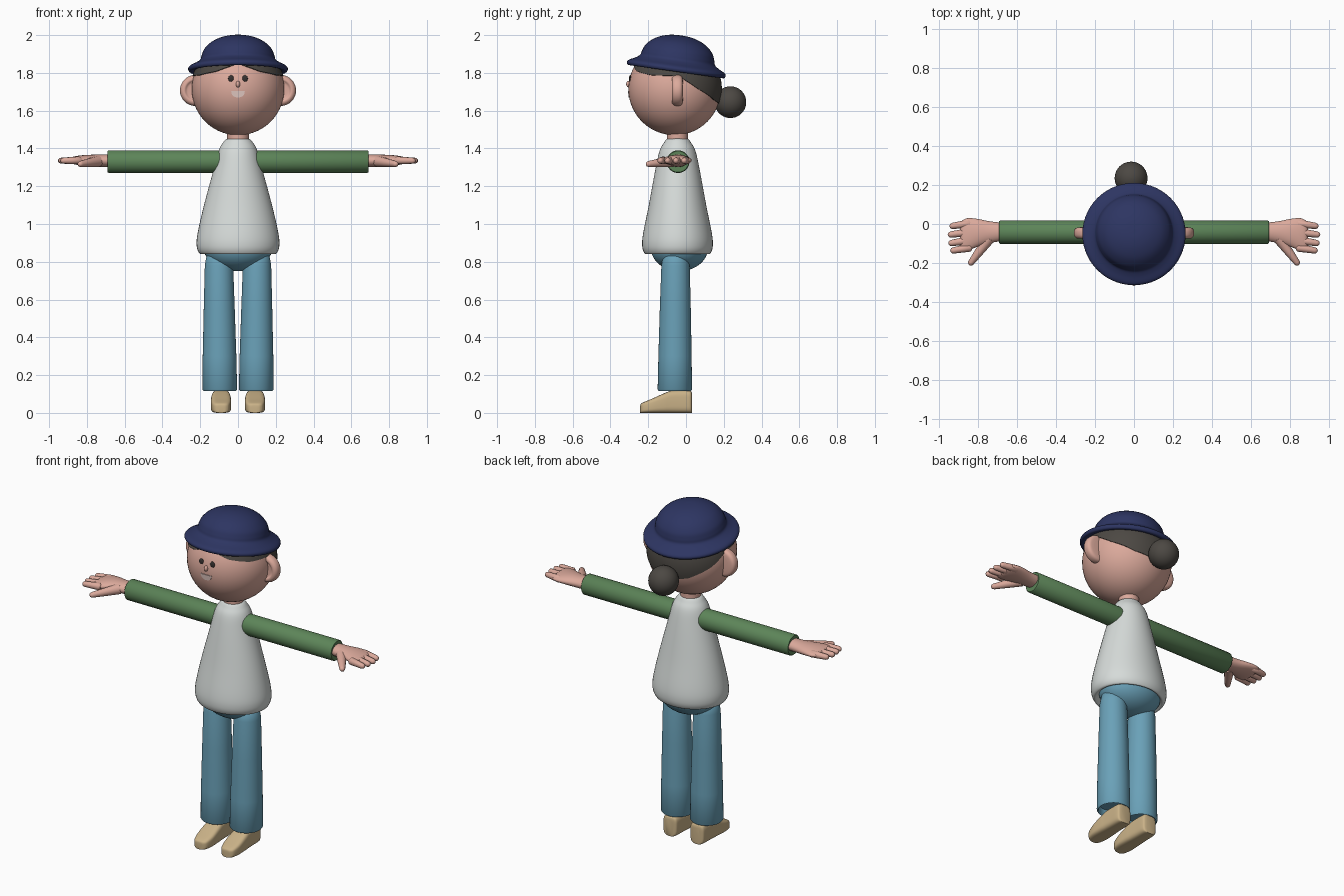
import bpy, bmesh, math
from mathutils import Matrix, Vector

if "Cube" in bpy.data.objects:
    bpy.data.objects.remove(bpy.data.objects["Cube"])


def material(name, r, g, b):
    def lin(c):
        c /= 255
        return c / 12.92 if c < 0.04045 else ((c + 0.055) / 1.055) ** 2.4
    m = bpy.data.materials.new(name)
    m.diffuse_color = (lin(r), lin(g), lin(b), 1)
    m.use_nodes = True
    m.node_tree.nodes["Principled BSDF"].inputs["Base Color"].default_value = m.diffuse_color
    return m


SKIN = material("skin", 220, 170, 156)
NAVY = material("navy_felt", 45, 53, 98)
HAIR = material("dark_hair", 76, 72, 67)
SHIRT = material("pale_grey_cloth", 214, 219, 217)
GREEN = material("green_cloth", 92, 132, 88)
BLUE = material("blue_denim", 106, 161, 184)
TAN = material("tan_leather", 202, 178, 136)
EYE = material("eye_dark", 55, 50, 48)
MOUTH = material("mouth_pale", 232, 205, 198)


def loft(name, rings, mat, matrix=None, caps=True, angle=50):
    """Skin a list of equal-length point rings."""
    bm = bmesh.new()
    vs = [[bm.verts.new(p) for p in ring] for ring in rings]
    n = len(vs[0])
    for a, b in zip(vs, vs[1:]):
        for i in range(n):
            j = (i + 1) % n
            bm.faces.new((a[i], a[j], b[j], b[i]))
    if caps:
        bm.faces.new(vs[0])
        bm.faces.new(vs[-1])
    if matrix:
        bm.transform(matrix)
    bmesh.ops.recalc_face_normals(bm, faces=bm.faces)
    me = bpy.data.meshes.new(name)
    bm.to_mesh(me)
    bm.free()
    me.materials.append(mat)
    ob = bpy.data.objects.new(name, me)
    bpy.context.collection.objects.link(ob)
    bpy.ops.object.select_all(action='DESELECT')
    ob.select_set(True)
    bpy.context.view_layer.objects.active = ob
    bpy.ops.object.shade_smooth_by_angle(angle=math.radians(angle))
    return ob


def smooth(rows, steps=5):
    """Catmull-Rom interpolation of profile rows."""
    out = []
    for k in range(len(rows) - 1):
        quad = [rows[max(0, min(len(rows) - 1, k + d))] for d in (-1, 0, 1, 2)]
        for s in range(steps):
            t = s / steps
            out.append([0.5 * (2 * b + (c - a) * t + (2 * a - 5 * b + 4 * c - d) * t * t
                               + (3 * b - a - 3 * c + d) * t ** 3) for a, b, c, d in zip(*quad)])
    return out + [list(rows[-1])]


def tube(name, rows, mat, axis='z', n=40, power=1.0, soft=True, mirror=1, matrix=None):
    """Rows are (position, centre 1, centre 2, radius 1, radius 2) along an axis."""
    def se(v):
        return math.copysign(abs(v) ** power, v)
    rings = []
    for t, c1, c2, r1, r2 in (smooth(rows) if soft else rows):
        ring = []
        for i in range(n):
            a = 2 * math.pi * i / n
            u, v = c1 + r1 * se(math.cos(a)), c2 + r2 * se(math.sin(a))
            x, y, z = {'x': (t, u, v), 'y': (u, t, v), 'z': (u, v, t)}[axis]
            ring.append((x * mirror, y, z))
        rings.append(ring)
    return loft(name, rings, mat, matrix)


def ball(name, c, r, mat, n=40):
    rows = []
    for i in range(n // 2 + 1):
        a = math.pi * (i / (n // 2) - 0.5)
        k = max(math.cos(a), 0.004)
        rows.append((c[2] + r[2] * math.sin(a), c[0], c[1], r[0] * k, r[1] * k))
    return tube(name, rows, mat, n=n, soft=False)


def finger(name, a, b, r1, r2, mirror):
    a, b = Vector(a), Vector(b)
    d = b - a
    L = d.length
    rows = [(0, r1 * 0.6), (0.01, r1), (L * 0.5, (r1 + r2) / 2), (L - r2, r2),
            (L - r2 * 0.4, r2 * 0.8), (L - r2 * 0.1, r2 * 0.42), (L, 0.002)]
    m = Matrix.Scale(mirror, 4, (1, 0, 0)) @ Matrix.Translation(a) @ d.to_track_quat('Z', 'Y').to_matrix().to_4x4()
    tube(name, [(t, 0, 0, r, r) for t, r in rows], SKIN, n=14, soft=False, matrix=m)


# Head, neck, bun
HC, HR = Vector((0, -0.06, 1.715)), 0.245
ball("head", HC, (HR, HR, HR), SKIN, 56)
tube("neck", [(1.40, 0, -.045, .057, .056), (1.52, 0, -.045, .057, .056)], SKIN, soft=False)
ball("hair_bun", (-.015, 0.235, 1.645), (.084, .084, .084), HAIR)

# Hair shell: lower edge follows azimuth, upper edge hides under the hat
EDGE = [(0, 33), (30, 22), (60, 17), (95, 16), (120, 0), (150, -14), (180, -20)]


def hairline(a):
    for (a0, e0), (a1, e1) in zip(EDGE, EDGE[1:]):
        if a <= a1:
            return e0 + (e1 - e0) * (a - a0) / (a1 - a0)
    return EDGE[-1][1]


hair = []
for r, f in [(.24, 0), (.25, 0)] + [(.25, k / 8) for k in range(1, 9)] + [(.24, 1)]:
    ring = []
    for i in range(72):
        deg = i * 5
        a = math.radians(deg)
        low = hairline(min(deg, 360 - deg))
        e = math.radians(low + (29 + 7 * math.cos(a) - low) * f)
        ring.append(HC + r * Vector((math.sin(a) * math.cos(e), -math.cos(a) * math.cos(e), math.sin(e))))
    hair.append(ring)
loft("hair", hair, HAIR, caps=False)

# Hat, tilted back
hat = [(-.002, .2), (-.018, .25), (-.006, .264), (.010, .256), (.028, .222), (.045, .2), (.068, .193),
       (.1, .18), (.135, .147), (.16, .1), (.173, .05), (.176, .002)]
tube("hat", [(z, 0, 0, r, r) for z, r in hat], NAVY, n=56,
     matrix=Matrix.Translation((0, -.051, 1.824)) @ Matrix.Rotation(math.radians(-8), 4, 'X'))


# Face
def on_face(x, z, r=HR):
    return Vector((x, HC.y - math.sqrt(r * r - x * x - (z - HC.z) ** 2), z))


for s, side in ((-1, "left"), (1, "right")):
    ball(side + "_eye", on_face(.037 * s, 1.77), (.015, .006, .018), EYE, 20)
ball("nose", on_face(0, 1.74), (.011, .013, .017), SKIN, 20)
smile = [(-.036 + .012 * k, 1.703) for k in range(7)]
smile += [(.036 * math.cos(math.pi * k / 12), 1.703 - .033 * math.sin(math.pi * k / 12) ** 0.8) for k in range(1, 12)]
loft("mouth", [[on_face(x, z, r) for x, z in smile] for r in (.243, .248)], MOUTH, angle=30)

# Shirt body with turned-in hem, hips
shirt = [(.87, .16, .14), (.842, .19, .165), (.85, .208, .178), (.885, .219, .187), (.95, .214, .182), (1.1, .18, .152),
         (1.3, .126, .115), (1.39, .102, .094), (1.43, .08, .072), (1.45, .062, .058), (1.45, .045, .045)]
tube("shirt_body", [(z, 0, -.045, rx, ry) for z, rx, ry in shirt], SHIRT, n=48)
ball("hips", (0, -.035, .875), (.182, .152, .125), BLUE)

for s, side in ((-1, "left"), (1, "right")):
    # Ear: thick disc with a dished front
    ear = [(-.02, .03), (-.022, .045), (-.03, .058), (-.026, .072), (-.012, .081), (.012, .081), (.025, .07), (.029, .045)]
    tube(side + "_ear", [(-.045 + t, .225, 1.707, r, r) for t, r in ear], SKIN, 'y', mirror=s)
    # Sleeve
    tube(side + "_sleeve", [(x, -.042, 1.33, r, r) for x, r in
                            ((.04, .06), (.685, .06), (.69, .056), (.69, .045))], GREEN, 'x', soft=False, mirror=s)
    # Hand
    palm = [(.67, -.04, 1.335, .046, .034), (.74, -.042, 1.335, .056, .032), (.8, -.045, 1.337, .071, .029),
            (.85, -.053, 1.337, .083, .024), (.878, -.06, 1.337, .078, .017), (.89, -.06, 1.337, .06, .004)]
    tube(side + "_palm", palm, SKIN, 'x', n=28, mirror=s)
    tips = [(.004, -.012, .944), (-.04, -.056, .953), (-.081, -.1, .95), (-.119, -.138, .94)]
    for k, (y0, y1, x1) in enumerate(tips):
        finger(f"{side}_finger_{k + 1}", (.83, y0, 1.337), (x1, y1, 1.335), .021, .016, s)
    finger(side + "_thumb", (.735, -.065, 1.332), (.843, -.21, 1.316), .03, .016, s)
    # Trouser leg with open cuff
    leg = [(.16, .08, .08), (.122, .08, .08), (.116, .086, .086), (.124, .092, .091), (.3, .089, .088), (.55, .082, .082),
           (.78, .075, .075), (.83, .066, .066), (.855, .04, .04), (.86, .01, .01)]
    tube(side + "_trouser_leg", [(z, .096 + .006 * z, -.06 + .006 * z, rx, ry) for z, rx, ry in leg],
         BLUE, soft=False, mirror=s)
    # Shoe, squarish section lofted heel to toe
    shoe = [(-.243, .012, .03), (-.24, .028, .046), (-.225, .043, .056), (-.18, .053, .075), (-.12, .053, .102),
            (-.085, .051, .115), (-.04, .049, .119), (.01, .047, .119), (.027, .041, .114), (.032, .025, .10)]
    tube(side + "_shoe", [(y, .09, h / 2, w, h / 2) for y, w, h in shoe], TAN, 'y', power=.5, mirror=s)
